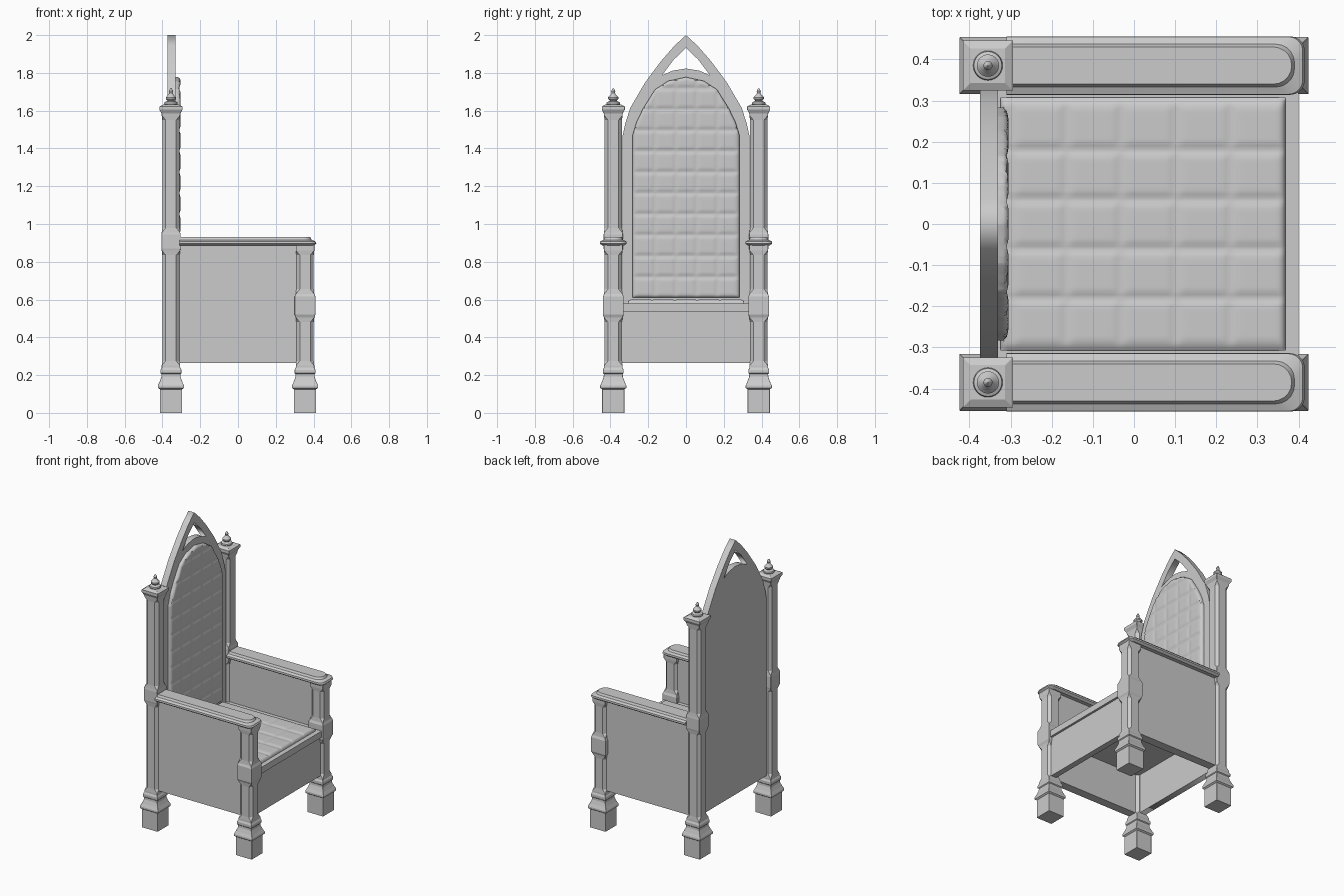
import bpy, bmesh, math
from mathutils import Vector

if "Cube" in bpy.data.objects:
    bpy.data.objects.remove(bpy.data.objects["Cube"])


def finish(bm, name, smooth=None):
    bmesh.ops.recalc_face_normals(bm, faces=bm.faces)
    me = bpy.data.meshes.new(name)
    bm.to_mesh(me)
    bm.free()
    ob = bpy.data.objects.new(name, me)
    bpy.context.collection.objects.link(ob)
    if smooth:
        bpy.ops.object.select_all(action='DESELECT')
        ob.select_set(True)
        bpy.context.view_layer.objects.active = ob
        bpy.ops.object.shade_smooth_by_angle(angle=math.radians(smooth))
    return ob


def loft(name, rings, smooth=None):
    """Skin a stack of equal-length point rings and cap both ends."""
    bm = bmesh.new()
    vs = [[bm.verts.new(p) for p in r] for r in rings]
    n = len(rings[0])
    for lo, hi in zip(vs, vs[1:]):
        for i in range(n):
            j = (i + 1) % n
            bm.faces.new((lo[i], lo[j], hi[j], hi[i]))
    bm.faces.new(vs[0][::-1])
    bm.faces.new(vs[-1])
    return finish(bm, name, smooth)


def octagon(cx, cy, z, h, c):
    pts = [(h, c - h), (h, h - c), (h - c, h), (c - h, h),
           (-h, h - c), (-h, c - h), (c - h, -h), (h - c, -h)]
    return [(cx + x, cy + y, z) for x, y in pts]


def box(name, x0, x1, y0, y1, z0, z1):
    return loft(name, [[(x0, y0, z), (x1, y0, z), (x1, y1, z), (x0, y1, z)] for z in (z0, z1)])


def close_back(bm, base, put):
    """Extrude the open border to depth base, cap it, and map to world axes."""
    border = [e for e in bm.edges if e.is_boundary]
    ext = bmesh.ops.extrude_edge_only(bm, edges=border)['geom']
    for v in (g for g in ext if isinstance(g, bmesh.types.BMVert)):
        v.co.z = base
    bmesh.ops.contextual_create(bm, geom=[g for g in ext if isinstance(g, bmesh.types.BMEdge)])
    for v in bm.verts:
        v.co = put(*v.co)


def board(name, xs, zs, windows, front, back, put, depth):
    """Flat board whose chosen cells become sunken, moulded panels."""
    bm = bmesh.new()
    g = [[bm.verts.new((x, z, front)) for z in zs] for x in xs]
    cells = {(i, j): bm.faces.new((g[i][j], g[i + 1][j], g[i + 1][j + 1], g[i][j + 1]))
             for i in range(len(xs) - 1) for j in range(len(zs) - 1)}
    bmesh.ops.inset_individual(bm, faces=[cells[w] for w in windows],
                               thickness=0.012, depth=-depth)
    close_back(bm, back, put)
    return finish(bm, name)


def cushion(name, outline, a0, da, b0, db, top, base, put):
    """Padded convex shape with a grid of stitched grooves."""
    amin, amax = min(p[0] for p in outline), max(p[0] for p in outline)
    bmin, bmax = min(p[1] for p in outline), max(p[1] for p in outline)
    bm = bmesh.new()
    na, nb = round((amax - amin) / 0.009), round((bmax - bmin) / 0.009)
    g = [[bm.verts.new((amin + (amax - amin) * i / na, bmin + (bmax - bmin) * j / nb, 0))
          for j in range(nb + 1)] for i in range(na + 1)]
    for i in range(na):
        for j in range(nb):
            bm.faces.new((g[i][j], g[i + 1][j], g[i + 1][j + 1], g[i][j + 1]))
    sides = []
    for p, q in zip(outline, outline[1:] + outline[:1]):
        nrm = Vector((q[1] - p[1], p[0] - q[0], 0)).normalized()
        co = Vector((p[0], p[1], 0))
        sides.append((co, nrm))
        bmesh.ops.bisect_plane(bm, geom=bm.verts[:] + bm.edges[:] + bm.faces[:],
                               dist=1e-5, plane_co=co, plane_no=nrm, clear_outer=True)

    def groove(t, start, step, depth):
        k = (t - start) / step
        return depth * math.exp(-((k - round(k)) * step / 0.011) ** 2)

    r = 0.013
    for v in bm.verts:
        d = min((co - v.co).dot(n) for co, n in sides)
        k = 1 - min(max(d, 0) / r, 1)
        edge = r * (1 - math.sqrt(max(0, 1 - k * k)))
        cut = max(groove(v.co.x, a0, da, 0.004), groove(v.co.y, b0, db, 0.006))
        v.co.z = top - max(edge, cut if d > 0.004 else 0)
    close_back(bm, base, put)
    return finish(bm, name, 50)


# legs and posts: square blocks with stop-chamfered shafts between
SQ = 0.001
foot = [(0, .059, SQ), (.125, .059, SQ), (.132, .069, SQ), (.145, .069, SQ), (.165, .06, SQ),
        (.19, .051, SQ), (.205, .05, SQ), (.21, .055, SQ), (.228, .055, SQ), (.24, .049, SQ)]


def shaft(z0, z1):
    return [(z0, .049, SQ), (z0 + .025, .046, .018), (z1 - .025, .046, .018), (z1, .049, SQ)]


front_leg = foot + shaft(.25, .505) + [(.52, .055, SQ), (.615, .055, SQ)] + shaft(.63, .86) \
    + [(.9, .049, SQ)]
back_post = foot + shaft(.25, .86) + [(.87, .051, SQ), (.945, .051, SQ)] + shaft(.955, 1.575) \
    + [(1.585, .05, SQ), (1.605, .061, SQ), (1.622, .061, SQ), (1.632, .042, SQ)]
finial = [(.032, 1.628), (.036, 1.636), (.034, 1.645), (.018, 1.652), (.027, 1.662),
          (.027, 1.671), (.014, 1.685), (.009, 1.694), (.011, 1.703), (.006, 1.714), (.001, 1.72)]


def arm_ring(cy, z, w, front, r):
    pts = [(-.31, cy + w), (-.31, cy - w)]
    for sy, a0 in ((-1, -90), (1, 0)):
        for i in range(6):
            a = math.radians(a0 + 18 * i)
            pts.append((front - r + r * math.cos(a), cy + sy * (w - r) + r * math.sin(a)))
    return [(x, y, z) for x, y in pts]


for s, side in ((-1, "right"), (1, "left")):
    cy = .385 * s
    loft(f"front_leg_{side}", [octagon(.355, cy, *r) for r in front_leg])
    loft(f"back_post_{side}", [octagon(-.355, cy, *r) for r in back_post])
    loft(f"finial_{side}",
         [[(-.355 + r * math.cos(k * math.pi / 12), cy + r * math.sin(k * math.pi / 12), z)
           for k in range(24)] for r, z in finial], 35)
    # armrest with raised centre
    loft(f"armrest_{side}", [arm_ring(cy, *r) for r in (
        (.885, .056, .402, .03), (.896, .071, .415, .035), (.908, .07, .41, .035),
        (.916, .052, .39, .045), (.93, .045, .383, .044))], 30)
    # side wall with two sunken panels on the outside
    board(f"side_panel_{side}", [-.33, -.205, -.06, .048, .202, .33], [.265, .355, .795, .9],
          [(1, 1), (3, 1)], .415, .355, lambda a, b, h, s=s: Vector((a, s * h, b)), .01)

# front rail and seat frame
board("front_rail", [-.35, -.27, .27, .35], [.265, .315, .485, .54],
      [(1, 1)], .385, .345, lambda a, b, h: Vector((h, a, b)), .006)
box("seat_frame", -.34, .4, -.358, .358, .535, .578)
cushion("seat_cushion", [(-.325, -.308), (.368, -.308), (.368, .308), (-.325, .308)],
        -.165, .133, -.06, .12, .603, .57, lambda a, b, h: Vector((a, b, h)))

# pointed back board with a small opening under the peak
half = [(.335, .265), (.335, 1.47), (.322, 1.53), (.295, 1.615), (.216, 1.75), (.13, 1.865), (.06, 1.945)]
outer = half + [(0, 2)] + [(-y, z) for y, z in half[::-1]]
hole = [(0, 1.932), (-.065, 1.87), (-.127, 1.787), (-.07, 1.812), (0, 1.823),
        (.07, 1.812), (.127, 1.787), (.065, 1.87)]
cu = bpy.data.curves.new("back_board", 'CURVE')
cu.dimensions, cu.fill_mode, cu.extrude = '2D', 'BOTH', .022
for loop in (outer, hole):
    sp = cu.splines.new('POLY')
    sp.points.add(len(loop) - 1)
    for p, (y, z) in zip(sp.points, loop):
        p.co = (y, z, 0, 1)
    sp.use_cyclic_u = True
back = bpy.data.objects.new("back_board", cu)
bpy.context.collection.objects.link(back)
back.rotation_euler = (math.pi / 2, 0, math.pi / 2)
back.location.x = -.352
bpy.ops.object.select_all(action='DESELECT')
back.select_set(True)
bpy.context.view_layer.objects.active = back
bpy.ops.object.convert(target='MESH')

# arched back cushion
arch = [(.283, .61), (.283, 1.47), (.262, 1.54), (.227, 1.612), (.164, 1.712), (.095, 1.757)]
cushion("back_cushion", arch + [(0, 1.778)] + [(-y, z) for y, z in arch[::-1]],
        .055, .11, .72, .111, -.305, -.335, lambda a, b, h: Vector((h, a, b)))
